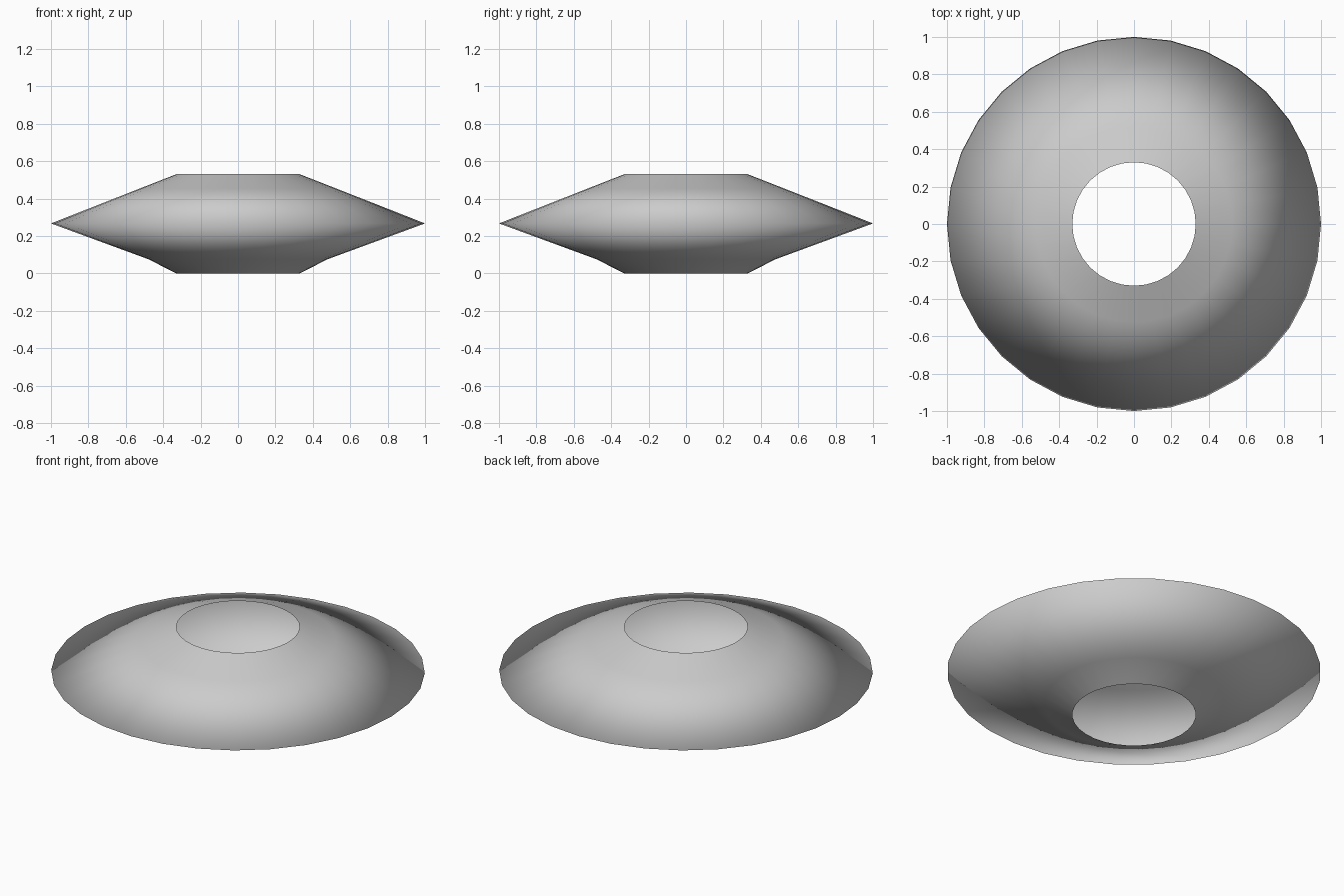
import bpy, bmesh, math

if "Cube" in bpy.data.objects:
    bpy.data.objects.remove(bpy.data.objects["Cube"])

SEGMENTS = 32
# Profile (radius, height) from lower opening, out to the rim, up to the upper opening
PROFILE = [(0.33, 0.0), (0.48, 0.076), (1.0, 0.267), (0.525, 0.454), (0.33, 0.53)]

# Open hollow disc: revolve the profile around z
bm = bmesh.new()
rings = []
for r, z in PROFILE:
    ring = []
    for i in range(SEGMENTS):
        a = 2 * math.pi * i / SEGMENTS
        ring.append(bm.verts.new((r * math.cos(a), r * math.sin(a), z)))
    rings.append(ring)

# Skin neighbouring rings; both ends stay open
for low, high in zip(rings, rings[1:]):
    for i in range(SEGMENTS):
        j = (i + 1) % SEGMENTS
        face = bm.faces.new((low[i], low[j], high[j], high[i]))
        face.smooth = True

mesh = bpy.data.meshes.new("disc_shell")
bm.to_mesh(mesh)
bm.free()
shell = bpy.data.objects.new("disc_shell", mesh)
bpy.context.collection.objects.link(shell)
